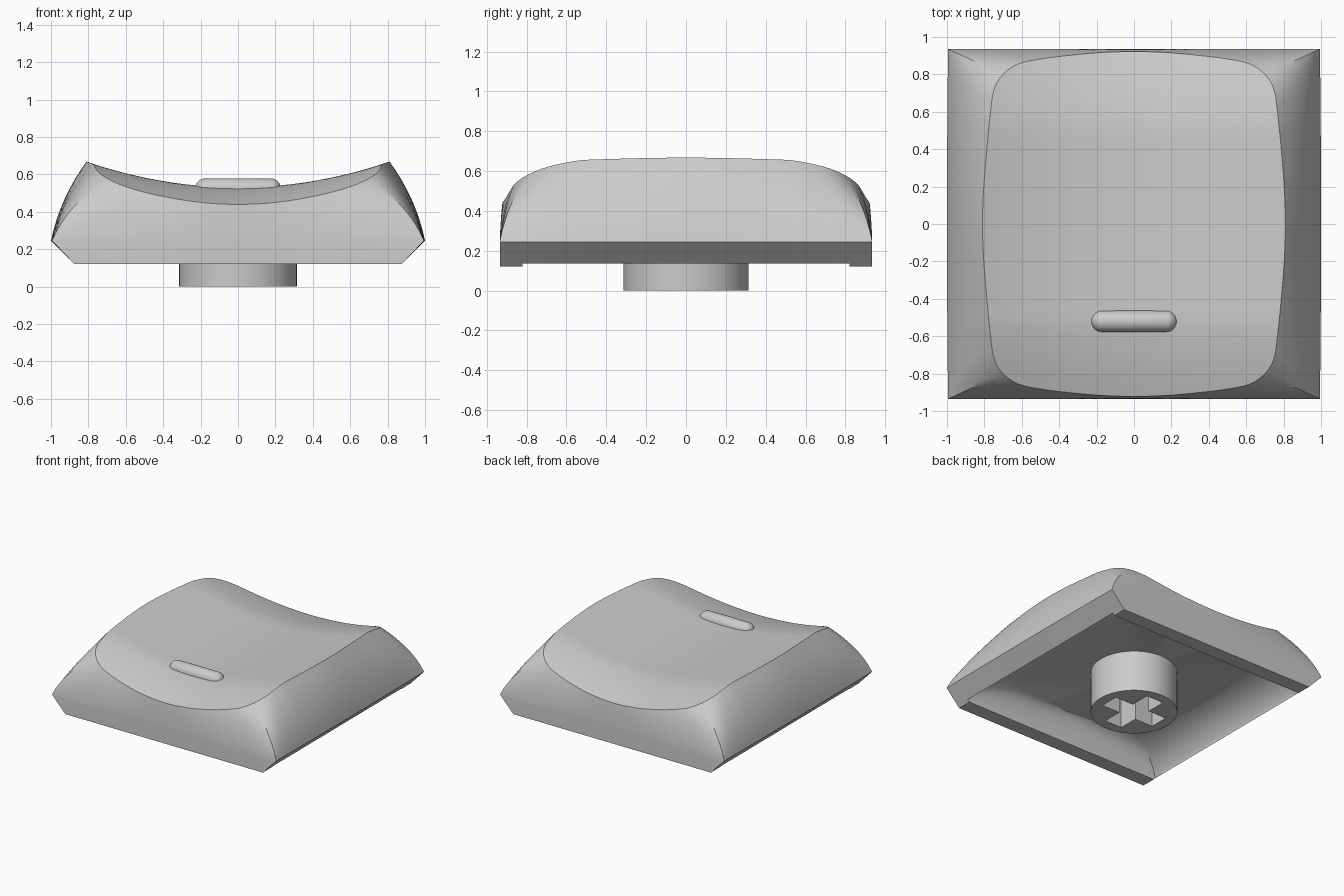
import bpy, bmesh
from mathutils import Vector, Matrix

if "Cube" in bpy.data.objects:
    bpy.data.objects.remove(bpy.data.objects["Cube"])

grey = bpy.data.materials.new("light grey plastic")
grey.use_nodes = True
colour = (0.6, 0.6, 0.6, 1)
grey.diffuse_color = colour
grey.node_tree.nodes["Principled BSDF"].inputs["Base Color"].default_value = colour

HALF_Y = 0.935
CORNER = (0.70, 0.80)   # point of the top outline that meets the base corner


def make_object(name, bm):
    bmesh.ops.recalc_face_normals(bm, faces=bm.faces)
    mesh = bpy.data.meshes.new(name)
    bm.to_mesh(mesh)
    bm.free()
    mesh.materials.append(grey)
    obj = bpy.data.objects.new(name, mesh)
    bpy.context.collection.objects.link(obj)
    return obj


def activate(obj):
    bpy.ops.object.select_all(action='DESELECT')
    obj.select_set(True)
    bpy.context.view_layer.objects.active = obj


def cut(obj, cutter):
    cutter.hide_render = True
    activate(obj)
    mod = obj.modifiers.new("cut", 'BOOLEAN')
    mod.operation = 'DIFFERENCE'
    mod.solver = 'EXACT'
    mod.object = cutter
    bpy.ops.object.modifier_apply(modifier=mod.name)
    bpy.data.objects.remove(cutter)


def smooth(obj):
    activate(obj)
    bpy.ops.object.shade_smooth_by_angle(angle=0.5)


def loft(name, rings, start, end):
    """Closed skin through rings of equal length, with a pole at each end."""
    bm = bmesh.new()
    rows = [[bm.verts.new(p) for p in ring] for ring in rings]
    n = len(rows[0])
    for a, b in zip(rows, rows[1:]):
        for i in range(n):
            j = (i + 1) % n
            bm.faces.new((a[i], a[j], b[j], b[i]))
    for row, pole in ((rows[0], start), (rows[-1], end)):
        tip = bm.verts.new(pole)
        for i in range(n):
            bm.faces.new((row[i], row[(i + 1) % n], tip))
    return make_object(name, bm)


def bezier(a, c, b, t):
    return a * (1 - t) ** 2 + c * 2 * t * (1 - t) + b * t * t


# Outline of the dished top: one quarter, mirrored and smoothed
quarter = [(.81, 0), (.803, .2), (.787, .4), (.768, .59), (.748, .72), CORNER,
           (.62, .855), (.5, .882), (.34, .902), (.17, .917), (0, .922)]
half = quarter + [(-x, y) for x, y in quarter[-2::-1]]
loop = [Vector(p) for p in half + [(x, -y) for x, y in half[-2:0:-1]]]
outline = []
for i in range(len(loop)):
    p0, p1, p2, p3 = (loop[(i + k) % len(loop)] for k in (-1, 0, 1, 2))
    for step in range(5):
        t = step / 5
        outline.append(0.5 * (2 * p1 + (p2 - p0) * t
                              + (2 * p0 - 5 * p1 + 4 * p2 - p3) * t ** 2
                              + (3 * p1 - p0 - 3 * p2 + p3) * t ** 3))


def dish(x, y):
    fall = max(0, abs(y) - 0.5) / 0.42
    return 0.53 + 0.21 * x * x - 0.09 * fall ** 1.5


def top_ring(s):
    return [Vector((p.x * s, p.y * s, dish(p.x * s, p.y * s))) for p in outline]


def box_ring(hx, hy, z, pinch=0.0):
    """Sharp-cornered rectangle whose points pair with the outline."""
    ring = []
    for p in outline:
        x = max(-1, min(1, p.x / CORNER[0]))
        y = max(-1, min(1, p.y / CORNER[1]))
        ring.append(Vector((x * hx * (1 - pinch * y * y), y * hy, z)))
    return ring


def wall(lower, upper, rise, steps=12):
    """Bulging wall from the lower ring to the upper ring."""
    rings = []
    for k in range(steps + 1):
        ring = []
        for a, b in zip(lower, upper):
            c = a.lerp(b, 0.25)
            c.z = a.z + (b.z - a.z) * rise
            ring.append(bezier(a, c, b, k / steps))
        rings.append(ring)
    return rings


# Cap shell: chamfered base, curved walls, dished top
rings = [box_ring(0.875, HALF_Y, 0.12)]
rings += wall(box_ring(1, HALF_Y, 0.245, 0.006), top_ring(1), 0.54)
rings += [top_ring(1 - k / 16) for k in range(1, 16)]
cap = loft("cap_shell", rings, (0, 0, 0.12), (0, 0, dish(0, 0)))

# Hollow underside
ceiling = [Vector((p.x * 0.8, p.y * 0.8, 0.325)) for p in outline]
rings = [box_ring(0.89, 0.82, -0.1)] + wall(box_ring(0.89, 0.82, 0.137), ceiling, 0.8)
cut(cap, loft("cavity_cutter", rings, (0, 0, -0.1), (0, 0, 0.33)))
smooth(cap)

# Stem with a cross-shaped socket
bm = bmesh.new()
bmesh.ops.create_cone(bm, cap_ends=True, segments=64, radius1=0.315, radius2=0.315,
                      depth=0.38, matrix=Matrix.Translation((0, 0, 0.19)))
stem = make_object("stem", bm)
for size in ((0.47, 0.15, 0.6), (0.15, 0.47, 0.6)):
    bm = bmesh.new()
    bmesh.ops.create_cube(bm, size=1, matrix=Matrix.Diagonal((*size, 1)))
    cut(stem, make_object("socket_cutter", bm))
smooth(stem)

# Raised finger bar: a sphere stretched into a capsule
bm = bmesh.new()
bmesh.ops.create_uvsphere(bm, u_segments=32, v_segments=16, radius=0.058,
                          matrix=Matrix.Rotation(1.5708, 4, 'Y'))
for v in bm.verts:
    if abs(v.co.x) > 0.001:
        v.co.x += 0.172 if v.co.x > 0 else -0.172
bar = make_object("finger_bar", bm)
bar.location = (0, -0.52, 0.521)
smooth(bar)
